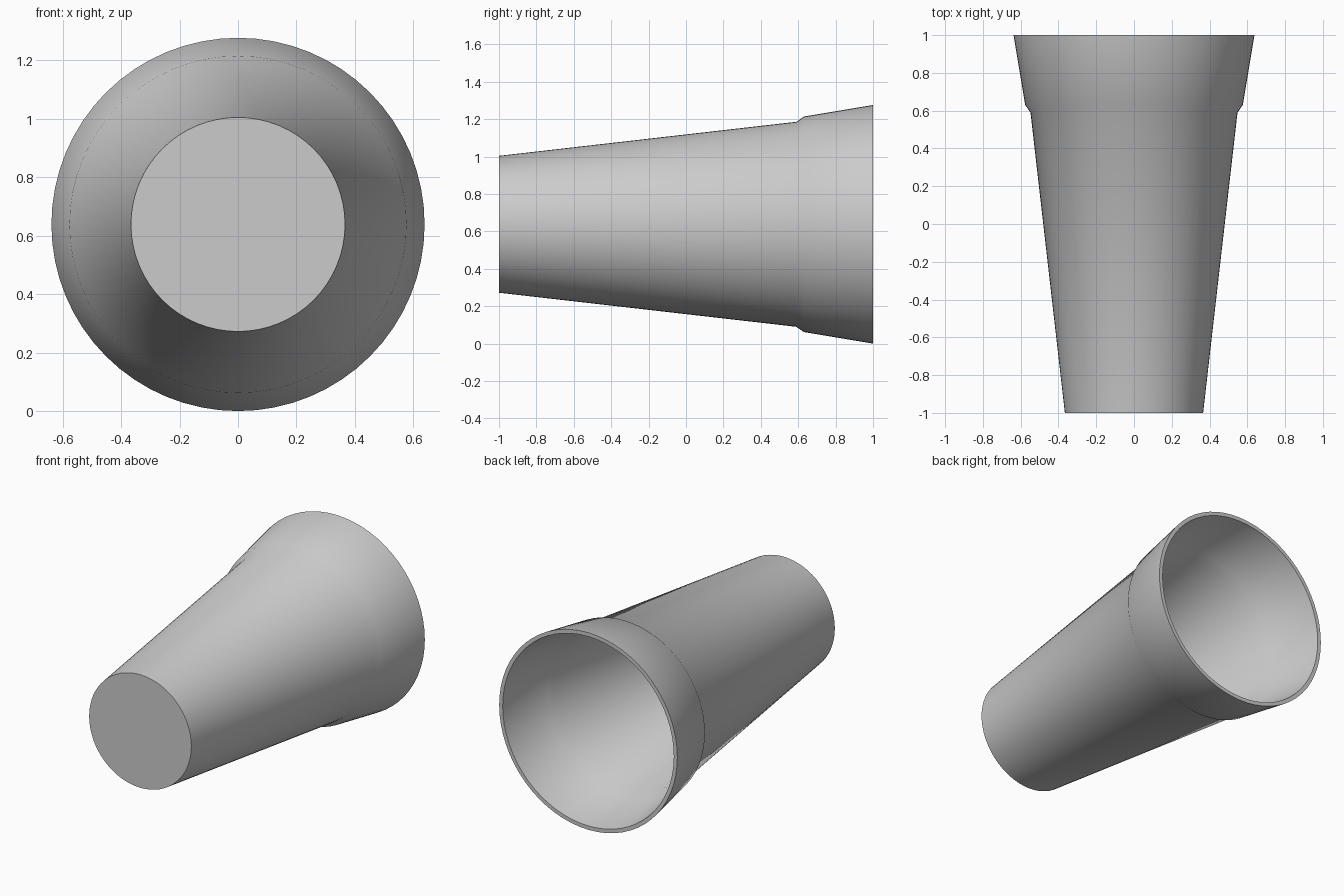
import bpy
import bmesh
import math
from mathutils import Matrix, Vector

cube = bpy.data.objects.get("Cube")
if cube:
    bpy.data.objects.remove(cube, do_unlink=True)

SIDES = 64
WALL = 0.025
RIM_RADIUS = 0.638

# Plain grey plastic
grey = bpy.data.materials.new("plain grey")
grey.use_nodes = True
color = (0.6, 0.6, 0.6, 1)
grey.diffuse_color = color
grey.node_tree.nodes["Principled BSDF"].inputs["Base Color"].default_value = color

# Half section as (radius, y): base, tapered wall, step, flared collar
outer = [(0.366, -1), (0.548, 0.59), (0.576, 0.63), (RIM_RADIUS, 1)]
inner = [(r - WALL, y) for r, y in reversed(outer)]
inner[-1] = (inner[-1][0], -1 + WALL)
profile = [(0, -1)] + outer + inner + [(0, -1 + WALL)]

# Spin the section around the lying axis
bm = bmesh.new()
verts = [bm.verts.new((0, y, r)) for r, y in profile]
edges = [bm.edges.new(pair) for pair in zip(verts, verts[1:])]
bmesh.ops.spin(bm, geom=verts + edges, cent=(0, 0, 0), axis=(0, 1, 0),
               angle=math.tau, steps=SIDES, use_merge=True)
bmesh.ops.remove_doubles(bm, verts=bm.verts, dist=0.0005)
bmesh.ops.recalc_face_normals(bm, faces=bm.faces)
bm.transform(Matrix.Translation(Vector((0, 0, RIM_RADIUS))))

mesh = bpy.data.meshes.new("cup")
bm.to_mesh(mesh)
bm.free()
mesh.materials.append(grey)
cup = bpy.data.objects.new("cup", mesh)
bpy.context.collection.objects.link(cup)

# Smooth walls with crisp base and rim
bpy.ops.object.select_all(action="DESELECT")
cup.select_set(True)
bpy.context.view_layer.objects.active = cup
bpy.ops.object.shade_smooth_by_angle(angle=math.radians(30))
